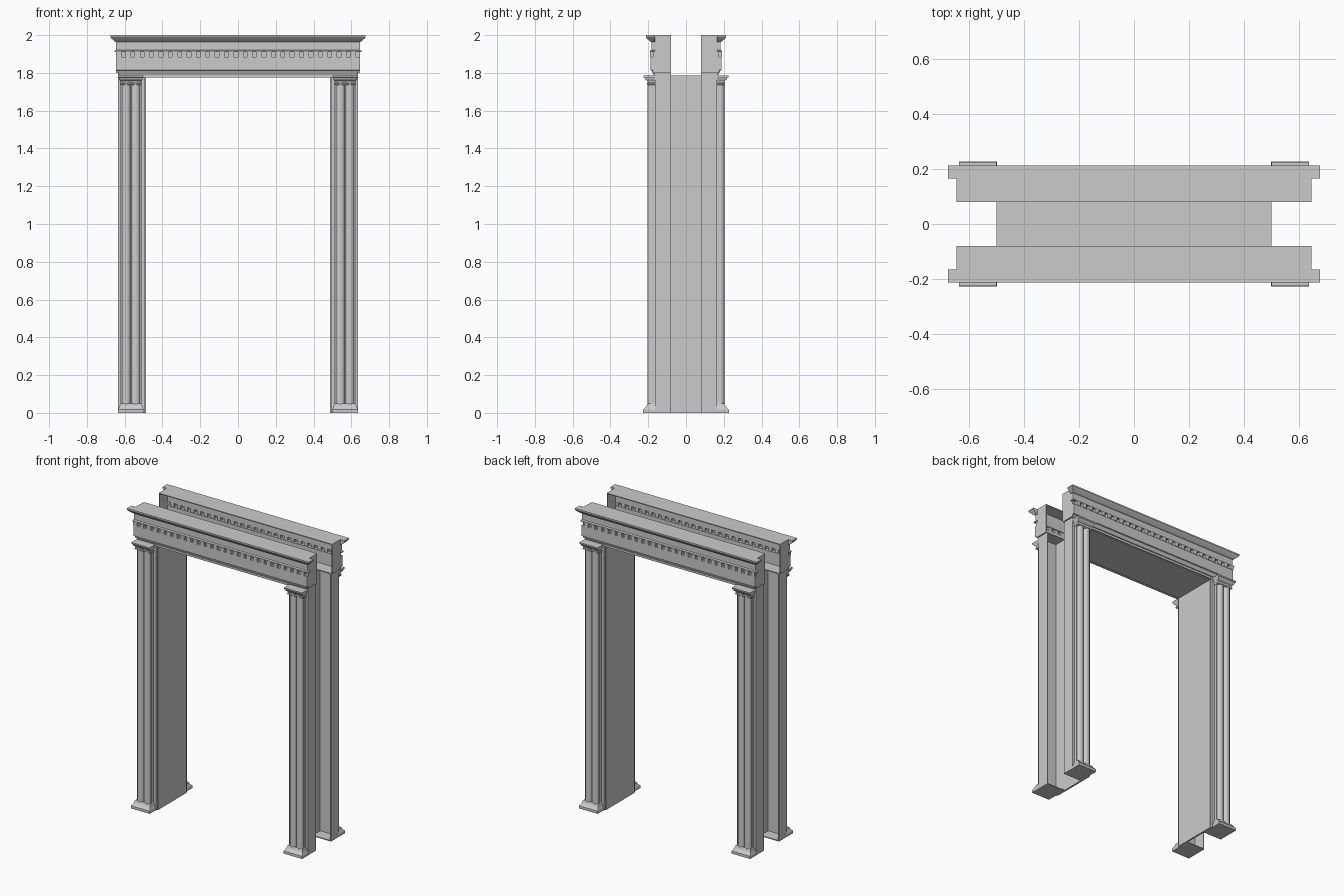
import bpy, bmesh, math

cube = bpy.data.objects.get("Cube")
if cube:
    bpy.data.objects.remove(cube, do_unlink=True)

stone = bpy.data.materials.new("grey_stone")
stone.use_nodes = True
GREY = (0.6, 0.6, 0.6, 1)
stone.diffuse_color = GREY
stone.node_tree.nodes["Principled BSDF"].inputs["Base Color"].default_value = GREY

INNER, WALL = -0.08, -0.165      # open rear edge and wall plane of the front half
HALF = 0.645                     # half width of the entablature


def finish(name, bm, mirror=(False, True), closed=True):
    """Turn a bmesh into an object mirrored across the chosen x and y planes."""
    if closed:
        bmesh.ops.recalc_face_normals(bm, faces=bm.faces)
    mesh = bpy.data.meshes.new(name)
    bm.to_mesh(mesh)
    bm.free()
    mesh.materials.append(stone)
    obj = bpy.data.objects.new(name, mesh)
    bpy.context.collection.objects.link(obj)
    if any(mirror):
        mod = obj.modifiers.new("mirror", "MIRROR")
        mod.use_axis = (mirror[0], mirror[1], False)
        mod.use_mirror_merge = False
    return obj


def box(name, x, y, z, mirror=(False, True)):
    bm = bmesh.new()
    bmesh.ops.create_cube(bm, size=1)
    for v in bm.verts:
        v.co = [lo + (c + 0.5) * (hi - lo) for c, (lo, hi) in zip(v.co, (x, y, z))]
    return finish(name, bm, mirror)


def moulding(name, profile, x0, x1, y, mirror=(False, True), kx=1.0):
    """Moulding with mitred returns; profile is (projection, height) pairs."""
    bm = bmesh.new()
    rings = []
    for o, z in profile:
        plan = ((x0 - o * kx, WALL), (x0 - o * kx, y - o),
                (x1 + o * kx, y - o), (x1 + o * kx, WALL))
        rings.append([bm.verts.new((px, py, z)) for px, py in plan])
    for a, b in zip(rings, rings[1:]):
        for i in range(4):
            j = (i + 1) % 4
            bm.faces.new((a[i], a[j], b[j], b[i]))
    bm.faces.new(rings[0])
    bm.faces.new(rings[-1])
    return finish(name, bm, mirror)


def extrude_plan(name, plan, z0, z1, mirror, closed):
    bm = bmesh.new()
    low = [bm.verts.new((x, y, z0)) for x, y in plan]
    high = [bm.verts.new((x, y, z1)) for x, y in plan]
    n = len(plan)
    for i in range(n if closed else n - 1):
        j = (i + 1) % n
        bm.faces.new((low[i], low[j], high[j], high[i]))
    if closed:
        bm.faces.new(low)
        bm.faces.new(high)
    return finish(name, bm, mirror, closed)


# Passage lining
box("jamb_lining", (0.488, 0.5), (-0.15, 0.15), (0, 1.785), (True, False))
box("ceiling_lining", (-0.5, 0.5), (-0.15, 0.15), (1.775, 1.785), (False, False))

# Legs: hollow shells, open towards the middle of the wall
BOTH = (True, True)
box("leg_face", (0.494, 0.635), (WALL, WALL + 0.006), (0, 1.8), BOTH)
box("leg_side", (0.629, 0.635), (WALL, INNER), (0, 1.8), BOTH)
box("leg_inner_side", (0.494, 0.5), (WALL, INNER), (0, 1.8), BOTH)
box("leg_floor", (0.5, 0.635), (WALL, INNER), (0, 0.006), BOTH)

# Reeded pilaster shaft
SX0, SX1 = 0.512, 0.622
plan = [(SX0, WALL), (SX0, -0.185)]
for cx in (0.542, 0.592):
    for i in range(11):
        a = math.pi * i / 10
        plan.append((cx - 0.023 * math.cos(a), -0.185 - 0.019 * math.sin(a)))
plan += [(SX1, -0.185), (SX1, WALL)]
shaft = extrude_plan("pilaster_shaft", plan, 0.02, 1.76, BOTH, True)

# Pilaster base and capital
base = [(0.027, 0), (0.027, 0.018), (0.018, 0.026), (0.008, 0.038), (0.006, 0.045), (0, 0.05)]
moulding("pilaster_base", base, SX0, SX1, -0.2, BOTH, 0.5)
capital = [(0, 1.735), (0.006, 1.739), (0.006, 1.745), (0.001, 1.748), (0.003, 1.756),
           (0.014, 1.764), (0.018, 1.772), (0.026, 1.778), (0.026, 1.787)]
moulding("pilaster_capital", capital, SX0, SX1, -0.2, BOTH, 0.5)

# Entablature
box("header_strip", (-0.5, 0.5), (WALL, WALL + 0.006), (1.775, 1.8))
box("entablature_soffit", (-0.635, 0.635), (WALL, INNER), (1.796, 1.802))
box("entablature_top", (-HALF, HALF), (WALL - 0.01, INNER), (1.994, 2.0))
box("entablature_end", (HALF - 0.006, HALF), (WALL - 0.01, INNER), (1.8, 1.998), BOTH)
architrave = [(-0.01, 1.79), (0, 1.812), (0.006, 1.815), (0.006, 1.885)]
moulding("architrave", architrave, -HALF + 0.006, HALF - 0.006, -0.182)
frieze = [(0.008, 1.91), (0.008, 1.917), (0, 1.922), (0, 1.966)]
moulding("frieze", frieze, -HALF, HALF, -0.182)
cornice = [(0, 1.964), (0.008, 1.967), (0.014, 1.972), (0.025, 1.982), (0.031, 1.99), (0.031, 2.0)]
moulding("cornice", cornice, -HALF, HALF, -0.182)

# Dentil course: one folded strip stepping in and out
COUNT = 26
step = 2 * HALF / COUNT
strip = []
for i in range(COUNT):
    x = -HALF + i * step
    strip += [(x, -0.19), (x + step * 0.55, -0.19), (x + step * 0.55, -0.17), (x + step, -0.17)]
dentils = extrude_plan("dentil_course", strip, 1.885, 1.911, (False, True), False)
solid = dentils.modifiers.new("thickness", "SOLIDIFY")
solid.thickness = 0.003
solid.offset = 0

# Soft shading along the round reeds only
bpy.ops.object.select_all(action="DESELECT")
shaft.select_set(True)
bpy.context.view_layer.objects.active = shaft
bpy.ops.object.shade_smooth_by_angle(angle=math.radians(30))
